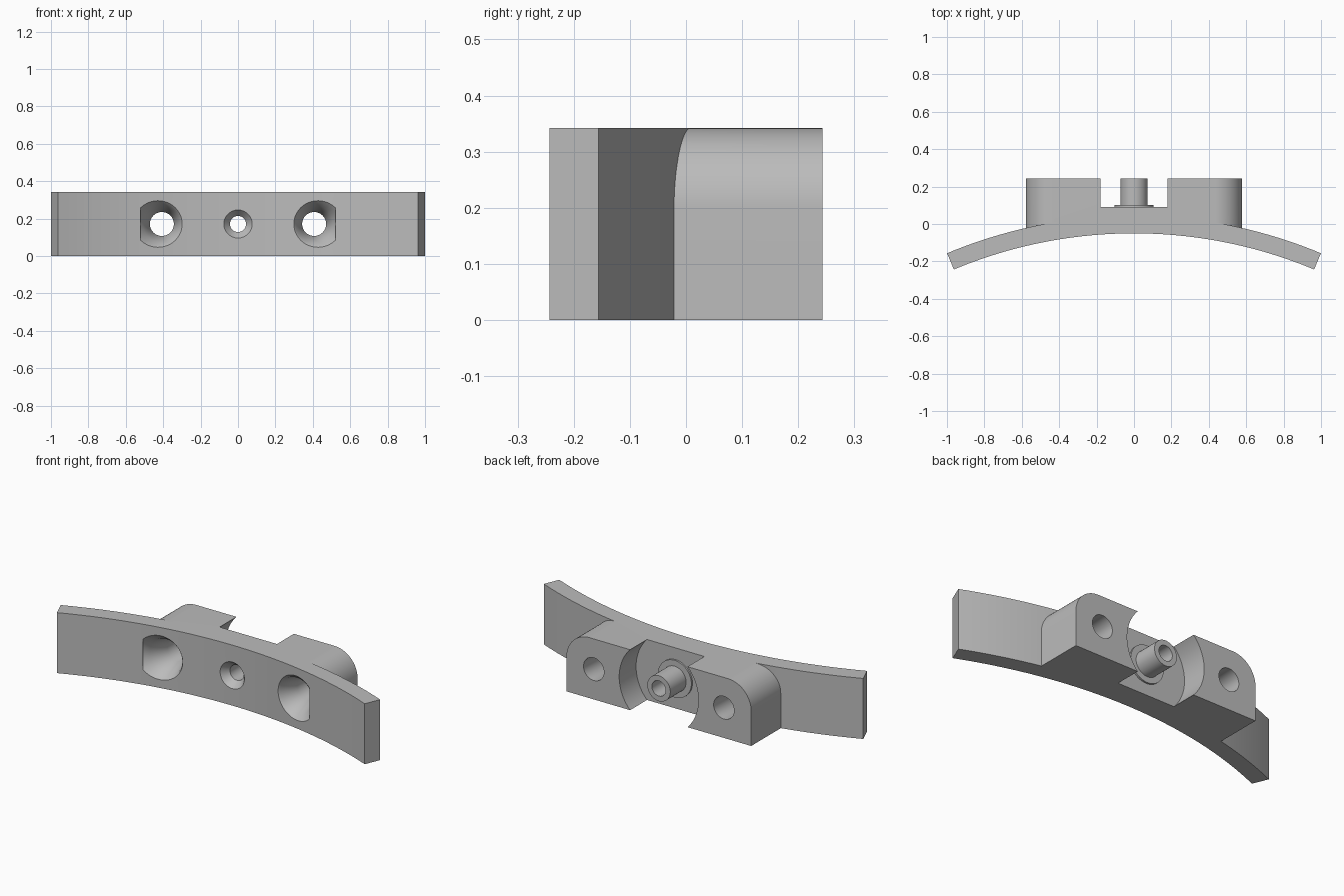
import bpy, bmesh, math

if "Cube" in bpy.data.objects:
    bpy.data.objects.remove(bpy.data.objects["Cube"])

H = 0.342            # overall height
CZ = H / 2           # height of the hole axes
RI, RO = 2.498, 2.592  # plate inner and outer radius
CY = -0.05 - RI      # plate arc centre

steel = bpy.data.materials.new("grey")
steel.diffuse_color = (0.5, 0.5, 0.5, 1)
steel.use_nodes = True
steel.node_tree.nodes["Principled BSDF"].inputs["Base Color"].default_value = steel.diffuse_color


def prism(name, pts, vec):
    """Extrude a closed outline of 3D points along a vector."""
    bm = bmesh.new()
    face = bm.faces.new([bm.verts.new(p) for p in pts])
    new = bmesh.ops.extrude_face_region(bm, geom=[face])["geom"]
    bmesh.ops.translate(bm, vec=vec, verts=[v for v in new if isinstance(v, bmesh.types.BMVert)])
    return finish(name, bm)


def lathe(name, x, profile, n=64):
    """Solid of revolution about a y-directed axis; profile holds (radius, y)."""
    bm = bmesh.new()
    rings = []
    for r, y in profile:
        rings.append([bm.verts.new((x + r * math.cos(2 * math.pi * i / n), y,
                                    CZ + r * math.sin(2 * math.pi * i / n))) for i in range(n)])
    for a, b in zip(rings, rings[1:]):
        for i in range(n):
            j = (i + 1) % n
            bm.faces.new((a[i], a[j], b[j], b[i]))
    bm.faces.new(rings[0])
    bm.faces.new(rings[-1])
    return finish(name, bm)


def finish(name, bm):
    bmesh.ops.recalc_face_normals(bm, faces=bm.faces[:])
    me = bpy.data.meshes.new(name)
    bm.to_mesh(me)
    bm.free()
    me.materials.append(steel)
    ob = bpy.data.objects.new(name, me)
    bpy.context.collection.objects.link(ob)
    return ob


def combine(target, tool, op):
    """Apply a boolean and remove the tool."""
    bpy.context.view_layer.objects.active = target
    mod = target.modifiers.new("bool", 'BOOLEAN')
    mod.operation, mod.solver, mod.object = op, 'EXACT', tool
    bpy.ops.object.modifier_apply(modifier=mod.name)
    bpy.data.objects.remove(tool)


# Curved plate
a = math.asin(0.963 / RI)
N = 48
angles = [-a + 2 * a * i / N for i in range(N + 1)]
outline = [(RI * math.sin(t), CY + RI * math.cos(t), 0) for t in angles]
outline += [(RO * math.sin(t), CY + RO * math.cos(t), 0) for t in reversed(angles)]
bracket = prism("curved_bracket", outline, (0, 0, H))

# Mounting block with rounded upper corners
W, R = 0.578, 0.145
corner = [(W - R + R * math.cos(t), -0.03, H - R + R * math.sin(t))
          for t in (math.pi / 2 * i / 16 for i in range(17))]
right = [(W, -0.03, 0)] + corner
left = [(-x, y, z) for x, y, z in reversed(right)]
block = prism("block", right + left, (0, 0.273, 0))

# Round clearance cut in the middle of the block
combine(block, lathe("recess", 0, [(0.248, 0.092), (0.248, 0.3)], 96), 'DIFFERENCE')
combine(bracket, block, 'UNION')

# Central spigot with its collar
combine(bracket, lathe("spigot", 0, [(0.105, 0.06), (0.105, 0.102), (0.072, 0.102),
                                     (0.072, 0.243)]), 'UNION')

# Countersunk bolt holes and the central bore
for x in (-0.407, 0.407):
    combine(bracket, lathe("bolt_hole", x, [(0.143, -0.105), (0.101, -0.06), (0.064, 0.04),
                                            (0.064, 0.3)]), 'DIFFERENCE')
combine(bracket, lathe("bore", 0, [(0.091, -0.07), (0.043, -0.01), (0.043, 0.3)]), 'DIFFERENCE')

# Smooth shading with sharp edges
bpy.ops.object.select_all(action='DESELECT')
bracket.select_set(True)
bpy.context.view_layer.objects.active = bracket
bpy.ops.object.shade_smooth_by_angle(angle=math.radians(25))
